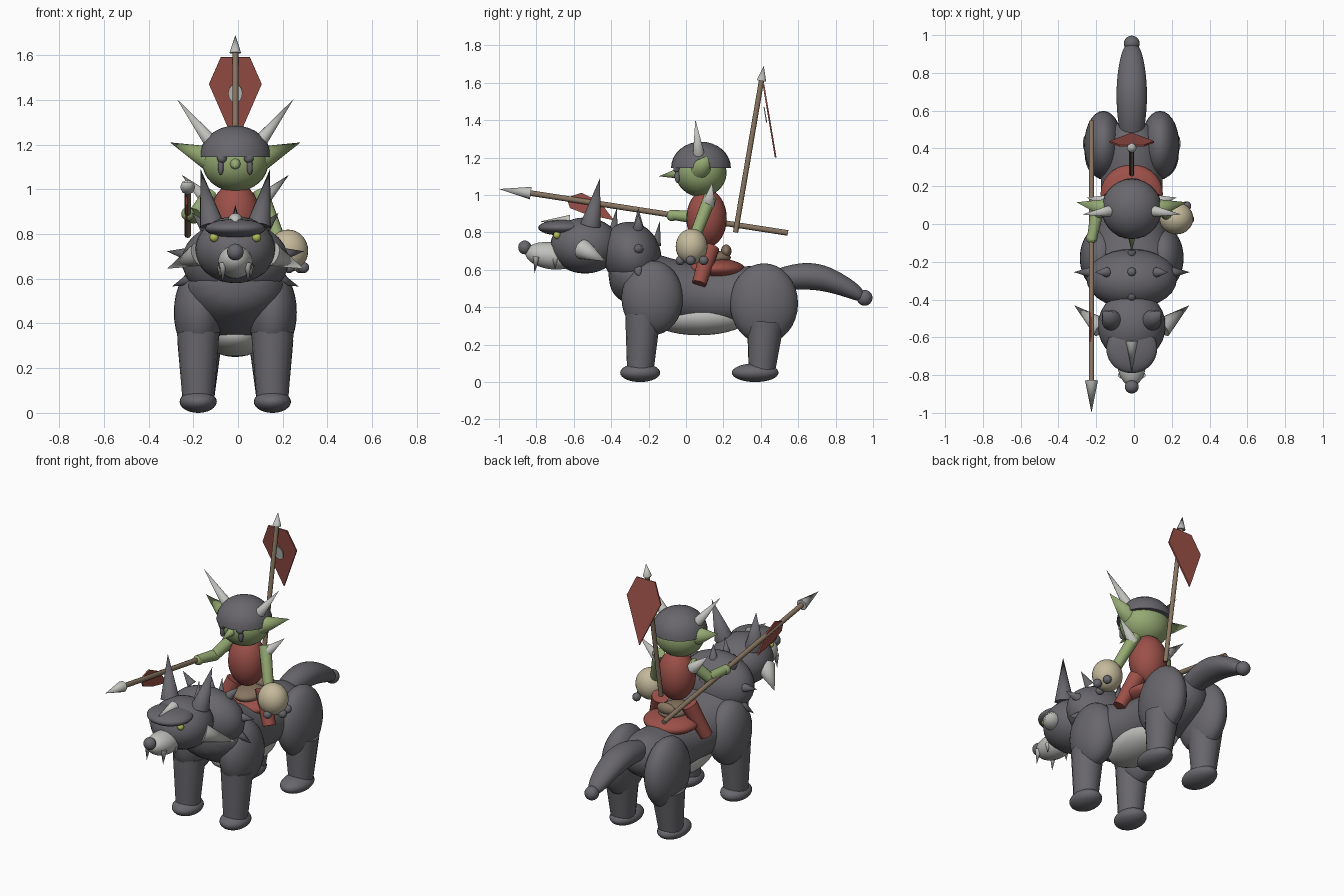
import bpy, bmesh, math
from mathutils import Vector

cube = bpy.data.objects.get("Cube")
if cube:
    bpy.data.objects.remove(cube)

AXIS = -0.012  # x of the symmetry plane


def make_mat(name, r, g, b):
    m = bpy.data.materials.new(name)
    m.diffuse_color = (r, g, b, 1)
    m.use_nodes = True
    m.node_tree.nodes["Principled BSDF"].inputs["Base Color"].default_value = (r, g, b, 1)
    return m


FUR = make_mat("dark_grey_fur", .14, .135, .15)
BONE = make_mat("pale_bone", .53, .53, .51)
RED = make_mat("red_cloth", .33, .08, .065)
GREEN = make_mat("green_skin", .3, .4, .17)
TAN = make_mat("tan_hide", .56, .49, .33)
WOOD = make_mat("brown_wood", .25, .18, .12)
EYE = make_mat("yellow_green_eye", .45, .5, .1)


def finish(bm, name, mat, angle=45):
    bmesh.ops.recalc_face_normals(bm, faces=bm.faces)
    me = bpy.data.meshes.new(name)
    bm.to_mesh(me)
    bm.free()
    me.materials.append(mat)
    ob = bpy.data.objects.new(name, me)
    bpy.context.collection.objects.link(ob)
    bpy.ops.object.select_all(action='DESELECT')
    bpy.context.view_layer.objects.active = ob
    ob.select_set(True)
    if angle:
        bpy.ops.object.shade_smooth_by_angle(angle=math.radians(angle))
    return ob


def ball(name, mat, c, r, tilt=0, dome=False):
    """Ellipsoid at c with radii r, tilted about x; dome keeps the top half."""
    bm = bmesh.new()
    bmesh.ops.create_uvsphere(bm, u_segments=28, v_segments=16, radius=1)
    if dome:
        bmesh.ops.bisect_plane(bm, geom=bm.verts[:] + bm.edges[:] + bm.faces[:],
                               plane_co=(0, 0, 0), plane_no=(0, 0, -1), clear_outer=True)
        bmesh.ops.holes_fill(bm, edges=[e for e in bm.edges if e.is_boundary])
    bmesh.ops.scale(bm, vec=r, verts=bm.verts)
    ob = finish(bm, name, mat)
    ob.location = (c[0] + AXIS, c[1], c[2])
    ob.rotation_euler.x = math.radians(tilt)
    return ob


def rod(name, mat, a, b, r1, r2=0.0, sides=16):
    """Cylinder, taper or spike from a to b."""
    a, b = Vector(a), Vector(b)
    bm = bmesh.new()
    bmesh.ops.create_cone(bm, cap_ends=True, segments=sides, radius1=r1,
                          radius2=r2, depth=(b - a).length)
    ob = finish(bm, name, mat, 50)
    ob.location = (a + b) / 2 + Vector((AXIS, 0, 0))
    ob.rotation_euler = (b - a).to_track_quat('Z', 'Y').to_euler()
    return ob


def loft(name, mat, rings, n=12):
    """Smooth body through elliptical rings (y, z, rx, rz)."""
    bm = bmesh.new()
    loops = []
    for y, z, rx, rz in rings:
        loops.append([bm.verts.new((AXIS + rx * math.cos(k * math.tau / n), y,
                                    z + rz * math.sin(k * math.tau / n))) for k in range(n)])
    for p, q in zip(loops, loops[1:]):
        for k in range(n):
            bm.faces.new((p[k], p[(k + 1) % n], q[(k + 1) % n], q[k]))
    bm.faces.new(loops[0])
    bm.faces.new(loops[-1])
    ob = finish(bm, name, mat, 180)
    ob.modifiers.new("smooth", 'SUBSURF').levels = 2
    ob.modifiers["smooth"].render_levels = 2
    return ob


def plate(name, mat, pts, thick):
    """Thin flat plate from an outline, thickened along its normal."""
    bm = bmesh.new()
    f = bm.faces.new([bm.verts.new((p[0] + AXIS, p[1], p[2])) for p in pts])
    f.normal_update()
    n = f.normal.copy()
    ext = bmesh.ops.extrude_face_region(bm, geom=[f])["geom"]
    bmesh.ops.translate(bm, vec=n * thick,
                        verts=[v for v in ext if isinstance(v, bmesh.types.BMVert)])
    return finish(bm, name, mat, 0)


# Beast: trunk, belly, neck and tail
loft("trunk", FUR, [(-.42, .58, .12, .1), (-.31, .57, .24, .17), (-.15, .5, .23, .19),
                    (.05, .46, .17, .17), (.25, .45, .17, .165), (.42, .48, .18, .16),
                    (.56, .5, .08, .08)])
ball("belly", BONE, (0, .07, .35), (.145, .27, .1))
ball("neck", FUR, (0, -.29, .68), (.24, .155, .18), 20)
loft("tail", FUR, [(.4, .52, .05, .05), (.5, .55, .07, .065), (.62, .57, .085, .075),
                   (.74, .56, .085, .075), (.86, .51, .07, .06), (.96, .455, .04, .04)])
ball("tail_tip", FUR, (0, .955, .45), (.042, .042, .042))

# Beast: legs
for s, side in ((1, "left"), (-1, "right")):
    ball(side + "_shoulder", FUR, (s * .165, -.18, .45), (.11, .165, .2))
    rod(side + "_front_leg", FUR, (s * .166, -.23, .36), (s * .166, -.245, .05), .095, .07)
    ball(side + "_front_paw", FUR, (s * .166, -.245, .05), (.083, .107, .05))
    ball(side + "_thigh", FUR, (s * .15, .417, .42), (.102, .182, .215))
    rod(side + "_hind_leg", FUR, (s * .16, .425, .32), (s * .166, .405, .05), .1, .07)
    ball(side + "_hind_paw", FUR, (s * .166, .37, .05), (.083, .125, .05))

# Beast: head
ball("beast_head", FUR, (0, -.54, .73), (.18, .185, .15))
ball("muzzle", BONE, (0, -.72, .675), (.078, .14, .072), -8)
ball("beast_nose", FUR, (0, -.862, .72), (.037, .035, .037))
ball("beast_brow", FUR, (0, -.66, .825), (.135, .13, .042))
rod("brow_spike", BONE, (0, -.62, .862), (0, -.78, .858), .032)
for s, side in ((1, "left"), (-1, "right")):
    ball(side + "_beast_eye", EYE, (s * .095, -.69, .785), (.02, .02, .02))
    rod(side + "_beast_ear", FUR, (s * .105, -.51, .84), (s * .155, -.46, 1.09), .055)
    rod(side + "_cheek_spike", BONE, (s * .16, -.55, .71), (s * .305, -.43, .645), .055)
    rod(side + "_front_fang", BONE, (s * .055, -.8, .67), (s * .057, -.81, .58), .018)
    rod(side + "_back_fang", BONE, (s * .068, -.7, .66), (s * .07, -.7, .6), .015)

# Spikes round the neck and along the mane
for deg in (-112, -82, -42, 0, 42, 82, 112):
    a = math.radians(deg)
    d = Vector((math.sin(a), 0, math.cos(a)))
    c = Vector((0, -.255, .68))
    rod("collar_spike", FUR, c + d * (.15 + .07 * abs(d.x)),
        c + d * (.25 + .06 * abs(d.x)), .028, sides=8)
for y, z in ((-.37, .93), (-.14, .86)):
    rod("mane_spike", FUR, (0, y - .02, z - .13), (0, y, z), .026, sides=8)

# Saddle
ball("saddle", RED, (0, .16, .605), (.165, .155, .055))
ball("saddle_seat", WOOD, (0, .13, .665), (.085, .11, .04))
ball("bedroll", WOOD, (0, .215, .7), (.06, .028, .035))

# Rider: body, head and helmet
ball("rider_torso", RED, (0, .11, .875), (.112, .108, .155))
ball("rider_head", GREEN, (0, .08, 1.12), (.148, .137, .13))
ball("helmet", FUR, (0, .08, 1.145), (.16, .16, .14), dome=True)
rod("rider_nose", GREEN, (0, -.04, 1.115), (0, -.145, 1.1), .028, sides=8)
for s, side in ((1, "left"), (-1, "right")):
    rod(side + "_helmet_horn", BONE, (s * .1, .07, 1.2), (s * .262, .05, 1.405), .034)
    rod(side + "_rider_ear", GREEN, (s * .12, .08, 1.14), (s * .292, .115, 1.21), .055)
    ball(side + "_rider_brow", FUR, (s * .06, -.05, 1.14), (.022, .018, .022))
    ball(side + "_rider_eye", FUR, (s * .065, -.046, 1.1), (.013, .015, .035))
    rod(side + "_shoulder_spike", BONE, (s * .12, .12, .95), (s * .24, .14, 1.065), .035)
    rod(side + "_rider_leg", RED, (s * .1, .13, .72), (s * .18, .07, .525), .05, .038)

# Rider: arms
rod("left_arm", GREEN, (.11, .13, .99), (.2, .04, .76), .036, .03)
rod("right_upper_arm", GREEN, (-.11, .12, .98), (-.185, .05, .88), .036, .032)
rod("right_forearm", GREEN, (-.185, .055, .88), (-.212, -.085, .895), .034, .026)
ball("right_hand", GREEN, (-.212, -.075, .89), (.03, .03, .03))

# Hide sack with studs
ball("hide_sack", TAN, (.236, .03, .725), (.09, .085, .095))
for x, y in ((.305, .025), (.29, .095), (.24, -.03)):
    ball("sack_stud", FUR, (x, y, .65), (.025, .025, .025))

# Spear with its pennant
SX = -.213
butt, neck = Vector((SX, .545, .797)), Vector((SX, -.83, 1.01))
rod("spear_shaft", WOOD, butt, neck, .015, .015, 10)
rod("spear_head", BONE, neck, (SX, -1, 1.032), .034, sides=8)
plate("spear_pennant", RED, [(SX, -.64, .985), (SX, -.56, 1.012), (SX, -.46, .965),
                             (SX, -.385, .865), (SX, -.53, .895), (SX, -.62, .93)], .009)

# Banner on its pole
rod("banner_pole", WOOD, (0, .265, .8), (0, .405, 1.62), .014, .014, 10)
rod("banner_finial", BONE, (0, .403, 1.61), (0, .416, 1.69), .026, sides=8)
half = [(.065, .41, 1.59), (.118, .43, 1.47)]
plate("banner", RED, half + [(0, .475, 1.2)] + [(-x, y, z) for x, y, z in half[::-1]], .009)
for y in (.427, .445):
    plate("banner_emblem", BONE, [(.032 * math.cos(k * math.tau / 12), y - .042 * math.sin(k * math.tau / 12) / 6,
                                   1.43 + .042 * math.sin(k * math.tau / 12)) for k in range(12)], .006)
